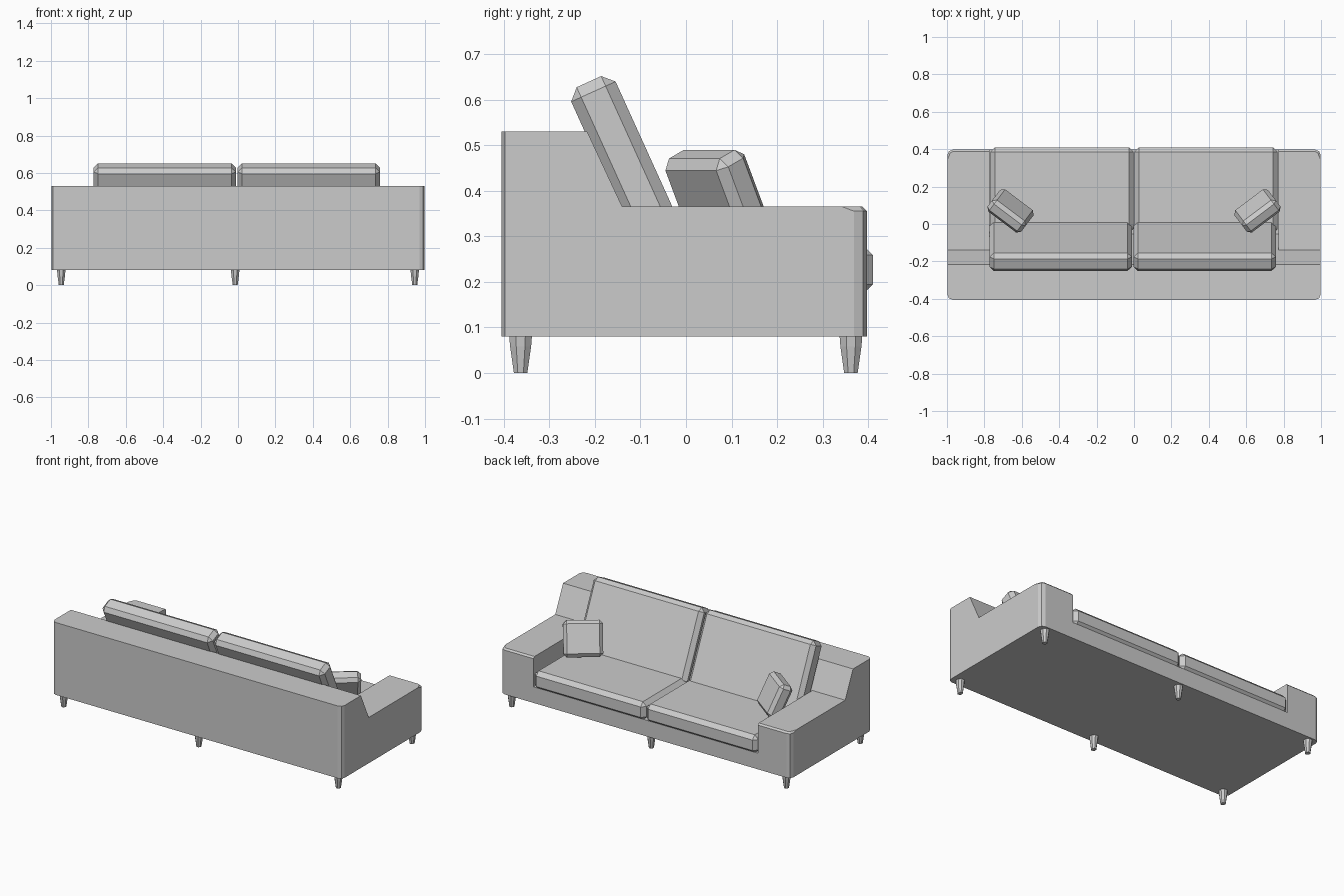
import bpy, bmesh
from math import radians, cos, sin, pi

if "Cube" in bpy.data.objects:
    bpy.data.objects.remove(bpy.data.objects["Cube"])


def finish(name, bm):
    bmesh.ops.recalc_face_normals(bm, faces=bm.faces[:])
    me = bpy.data.meshes.new(name)
    bm.to_mesh(me)
    bm.free()
    ob = bpy.data.objects.new(name, me)
    bpy.context.collection.objects.link(ob)
    return ob


def prism(profile, half_width):
    """Extrude a (y, z) profile along x."""
    bm = bmesh.new()
    face = bm.faces.new([bm.verts.new((-half_width, y, z)) for y, z in profile])
    ext = bmesh.ops.extrude_face_region(bm, geom=[face])
    for v in ext["geom"]:
        if isinstance(v, bmesh.types.BMVert):
            v.co.x = half_width
    return bm


def cushion(name, size, loc, tilt=0, turn=0, bevel=0.024):
    """Chamfered box leaning backwards by tilt and turned about z."""
    bm = bmesh.new()
    bmesh.ops.create_cube(bm, size=1)
    bmesh.ops.scale(bm, vec=size, verts=bm.verts[:])
    bmesh.ops.bevel(bm, geom=bm.edges[:], offset=bevel, segments=1,
                    affect='EDGES', profile=0.5)
    ob = finish(name, bm)
    ob.location = loc
    ob.rotation_euler = (radians(tilt), 0, radians(turn))
    return ob


# Body: arm and back profile over the full width, outer corners softened
bm = prism([(-0.405, 0.08), (0.397, 0.08), (0.397, 0.365), (-0.14, 0.365),
            (-0.217, 0.53), (-0.405, 0.53)], 0.998)
corners = [e for e in bm.edges
           if abs(e.verts[0].co.x - e.verts[1].co.x) < 1e-4
           and abs(e.verts[0].co.y - e.verts[1].co.y) < 1e-4
           and abs(e.verts[0].co.y) > 0.3]
bmesh.ops.bevel(bm, geom=corners, offset=0.028, segments=2,
                affect='EDGES', profile=0.5)
# Small chamfer on the front top edges of the arms
rim = [e for e in bm.edges if all(v.co.y > 0.36 and abs(v.co.z - 0.365) < 1e-4
                                  for v in e.verts)]
bmesh.ops.bevel(bm, geom=rim, offset=0.01, segments=1, affect='EDGES')
body = finish("sofa_body", bm)

# Seat well cut between the arms
well = finish("seat_well_cutter", prism(
    [(0.5, 0.18), (-0.0537, 0.18), (-0.14, 0.365), (0.0, 0.5), (0.5, 0.5)], 0.772))
well.hide_render = True
mod = body.modifiers.new("seat_well", 'BOOLEAN')
mod.operation = 'DIFFERENCE'
mod.solver = 'EXACT'
mod.object = well
bpy.context.view_layer.objects.active = body
bpy.ops.object.modifier_apply(modifier=mod.name)
bpy.data.objects.remove(well)

# Seat cushions, back cushions and loose pillows, one per side
for side, label in ((-1, "left"), (1, "right")):
    cushion("seat_cushion_" + label, (0.766, 0.46, 0.113),
            (side * 0.385, 0.18, 0.2265))
    cushion("back_cushion_" + label, (0.76, 0.107, 0.451),
            (side * 0.385 - 0.007, -0.12, 0.434), tilt=24.4)
    cushion("pillow_" + label, (0.225, 0.085, 0.21),
            (side * 0.66, 0.07, 0.385), tilt=25, turn=side * 37, bevel=0.02)

# Tapered legs with eight sides
for y, row in ((-0.363, "back"), (0.362, "front")):
    for x, place in ((-0.945, "left"), (-0.015, "middle"), (0.945, "right")):
        bm = bmesh.new()
        rings = []
        for z, r in ((0, 0.016), (0.058, 0.025), (0.082, 0.027)):
            rings.append([bm.verts.new((x + 0.9 * r * cos(a), y + r * sin(a), z))
                          for a in (pi / 8 + i * pi / 4 for i in range(8))])
        for low, high in zip(rings, rings[1:]):
            for i in range(8):
                j = (i + 1) % 8
                bm.faces.new((low[i], low[j], high[j], high[i]))
        bm.faces.new(rings[0])
        bm.faces.new(rings[-1])
        finish(f"{row}_leg_{place}", bm)
